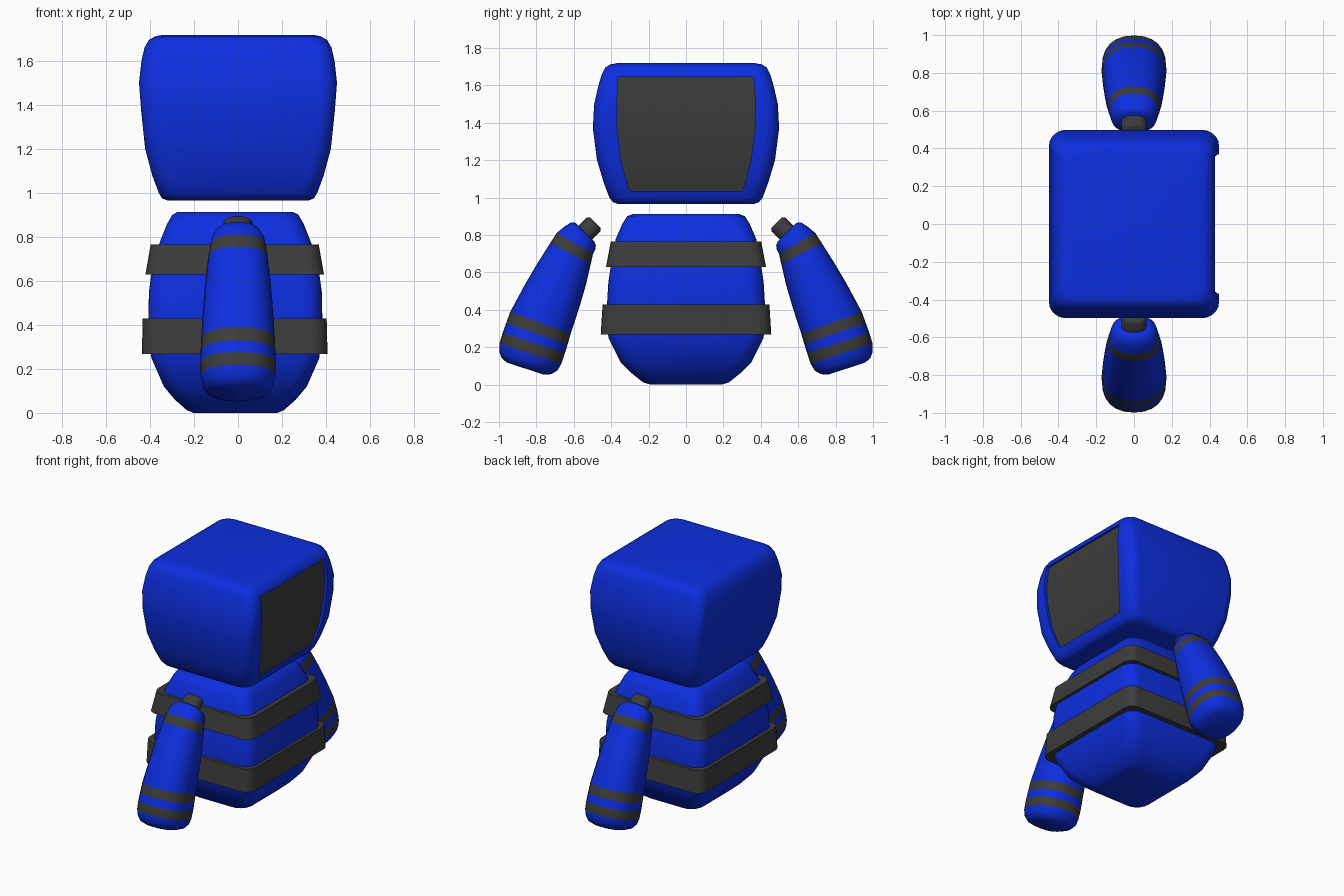
import bpy, bmesh, math
from mathutils import Vector

if "Cube" in bpy.data.objects:
    bpy.data.objects.remove(bpy.data.objects["Cube"])


def material(name, rgb):
    m = bpy.data.materials.new(name)
    m.diffuse_color = (*rgb, 1)
    m.use_nodes = True
    m.node_tree.nodes["Principled BSDF"].inputs["Base Color"].default_value = m.diffuse_color
    return m


BLUE = material("blue", (0.004, 0.028, 0.75))
DARK = material("dark_grey", (0.045, 0.045, 0.045))


def loft(name, rings, mats, dark=(), loop=False, cyclic=True):
    """Skin a list of point rings; segments listed in dark use the second material."""
    bm = bmesh.new()
    vs = [[bm.verts.new(p) for p in r] for r in rings]
    n = len(rings[0])
    for s in range(len(vs) if loop else len(vs) - 1):
        a, b = vs[s], vs[(s + 1) % len(vs)]
        for i in range(n if cyclic else n - 1):
            j = (i + 1) % n
            bm.faces.new((a[i], a[j], b[j], b[i])).material_index = int(s in dark)
    if cyclic and not loop:
        bm.faces.new(vs[0])
        bm.faces.new(vs[-1])
    bmesh.ops.recalc_face_normals(bm, faces=bm.faces)
    me = bpy.data.meshes.new(name)
    bm.to_mesh(me)
    bm.free()
    for m in mats:
        me.materials.append(m)
    ob = bpy.data.objects.new(name, me)
    bpy.context.collection.objects.link(ob)
    return ob


def activate(ob):
    bpy.ops.object.select_all(action='DESELECT')
    ob.select_set(True)
    bpy.context.view_layer.objects.active = ob


def smooth(ob, angle=40):
    activate(ob)
    bpy.ops.object.shade_smooth_by_angle(angle=math.radians(angle))


def rounded_rect(hx, hy, z, r, cx=0.0, steps=5):
    pts = []
    for k, (sx, sy) in enumerate(((1, 1), (-1, 1), (-1, -1), (1, -1))):
        for i in range(steps + 1):
            a = math.pi / 2 * (k + i / steps)
            pts.append((cx + sx * (hx - r) + r * math.cos(a),
                        sy * (hy - r) + r * math.sin(a), z))
    return pts


# Head: rounded box that narrows towards the bottom
head_profile = [(0.965, 0.32, 0.36), (0.975, 0.345, 0.39), (1.0, 0.36, 0.41),
                (1.08, 0.39, 0.44), (1.2, 0.422, 0.476), (1.37, 0.44, 0.498),
                (1.5, 0.45, 0.491), (1.6, 0.439, 0.468), (1.66, 0.425, 0.45),
                (1.695, 0.405, 0.432), (1.712, 0.375, 0.405), (1.718, 0.34, 0.37)]
head = loft("head", [rounded_rect(x, y, z, 0.075) for z, x, y in head_profile], [BLUE])

# Screen: recess in the +x side, lined with a dark panel
screen_rows = [(1.035, 0.300, 0.362), (1.1, 0.322, 0.38), (1.2, 0.347, 0.40),
               (1.37, 0.368, 0.418), (1.5, 0.37, 0.425), (1.645, 0.362, 0.412)]
cutter = loft("screen_cutter", [[(x, -y, z), (0.6, -y, z), (0.6, y, z), (x, y, z)]
                                for z, y, x in screen_rows], [BLUE])
mod = head.modifiers.new("recess", 'BOOLEAN')
mod.operation = 'DIFFERENCE'
mod.solver = 'EXACT'
mod.object = cutter
activate(head)
bpy.ops.object.modifier_apply(modifier=mod.name)
bpy.data.objects.remove(cutter)
smooth(head, 38)
screen = loft("screen", [[(x + 0.002, -y, z), (x + 0.002, y, z)]
                         for z, y, x in screen_rows], [DARK], cyclic=False)
smooth(screen)

# Body
body_profile = [(0.0, 0.19, 0.19), (0.012, 0.22, 0.23), (0.06, 0.275, 0.29),
                (0.12, 0.325, 0.35), (0.25, 0.382, 0.415), (0.4, 0.396, 0.424),
                (0.55, 0.393, 0.415), (0.68, 0.375, 0.395), (0.78, 0.342, 0.375),
                (0.86, 0.31, 0.34), (0.9, 0.287, 0.315), (0.912, 0.265, 0.285)]
smooth(loft("body", [rounded_rect(x, y, z, 0.09, -0.012) for z, x, y in body_profile],
            [BLUE]), 45)

# Two belts around the body
for name, z0, z1, x0, x1, y0, y1 in (
        ("lower_belt", 0.268, 0.428, 0.422, 0.418, 0.456, 0.446),
        ("upper_belt", 0.628, 0.765, 0.406, 0.382, 0.428, 0.402)):
    t = 0.06
    smooth(loft(name, [rounded_rect(x0, y0, z0, 0.07, -0.015),
                       rounded_rect(x1, y1, z1, 0.07, -0.015),
                       rounded_rect(x1 - t, y1 - t, z1, 0.05, -0.015),
                       rounded_rect(x0 - t, y0 - t, z0, 0.05, -0.015)],
                [DARK], loop=True))


def arm_ring(y, z, hx, hw, tilt, n=24):
    """Slightly squared ellipse around (0, y, z), its plane tilted by degrees."""
    t = math.radians(tilt)
    out = Vector((0, math.cos(t), math.sin(t)))
    pts = []
    for i in range(n):
        a = 2 * math.pi * i / n
        c, s = math.cos(a), math.sin(a)
        c = math.copysign(abs(c) ** 0.85, c)
        s = math.copysign(abs(s) ** 0.85, s)
        pts.append(Vector((hx * c, y, z)) + out * (hw * s))
    return pts


# Arms: bent capsules with three dark stripes, mirrored across y
arm_path = [(0.540, 0.815, 0.075, 0.070, 45), (0.548, 0.806, 0.105, 0.090, 43),
            (0.565, 0.785, 0.120, 0.102, 38), (0.594, 0.755, 0.128, 0.112, 30),
            (0.618, 0.700, 0.136, 0.122, 27), (0.665, 0.590, 0.149, 0.142, 24),
            (0.713, 0.480, 0.158, 0.157, 23), (0.778, 0.330, 0.168, 0.172, 20),
            (0.797, 0.272, 0.170, 0.174, 19), (0.814, 0.222, 0.172, 0.175, 18),
            (0.832, 0.165, 0.170, 0.174, 18), (0.843, 0.125, 0.160, 0.163, 18),
            (0.853, 0.099, 0.140, 0.140, 18), (0.858, 0.085, 0.105, 0.105, 18)]
arm = loft("arms", [arm_ring(*p) for p in arm_path], [BLUE, DARK], dark=(3, 7, 9))
joint = loft("shoulder_joints", [arm_ring(0.484, 0.866, 0.055, 0.040, 45),
                                 arm_ring(0.493, 0.857, 0.066, 0.052, 45),
                                 arm_ring(0.570, 0.780, 0.066, 0.052, 45)], [DARK])
for ob in (arm, joint):
    smooth(ob, 50)
    m = ob.modifiers.new("mirror", 'MIRROR')
    m.use_axis = (False, True, False)
